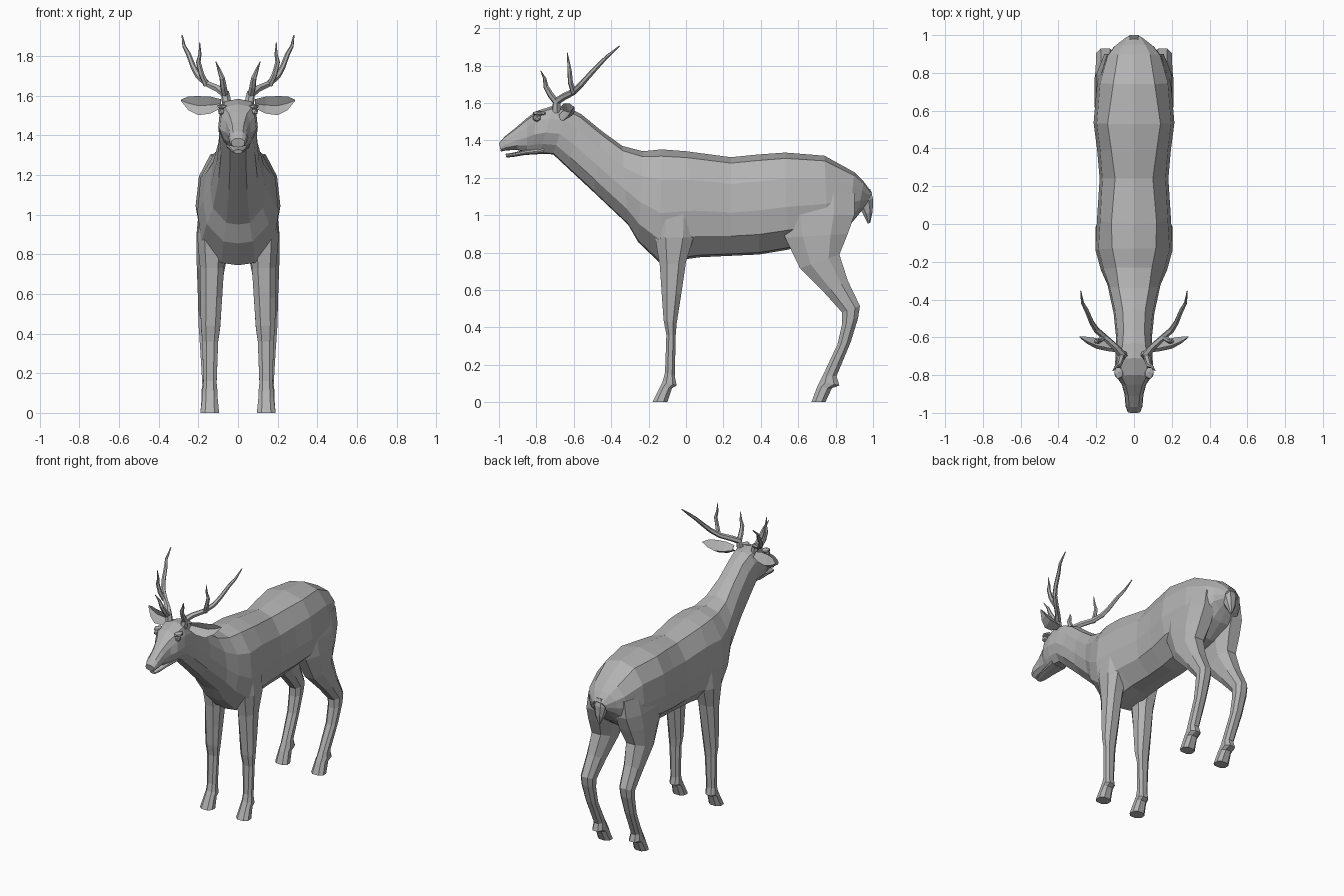
import bpy, bmesh, math
from mathutils import Vector

coat = bpy.data.materials.new("coat grey")
coat.diffuse_color = (0.45, 0.45, 0.45, 1)


def finish(name, bm, mirror=False):
    bmesh.ops.recalc_face_normals(bm, faces=bm.faces[:])
    me = bpy.data.meshes.new(name)
    bm.to_mesh(me)
    bm.free()
    me.materials.append(coat)
    ob = bpy.data.objects.new(name, me)
    bpy.context.collection.objects.link(ob)
    if mirror:
        ob.modifiers.new("Mirror", 'MIRROR').use_clip = False
    return ob


def loft(name, rings, mirror=False):
    """Skin a list of equal-length point rings and cap both ends."""
    bm = bmesh.new()
    vs = [[bm.verts.new(p) for p in r] for r in rings]
    n = len(vs[0])
    for a, b in zip(vs, vs[1:]):
        for i in range(n):
            j = (i + 1) % n
            bm.faces.new((a[i], a[j], b[j], b[i]))
    bm.faces.new(vs[0])
    bm.faces.new(vs[-1])
    return finish(name, bm, mirror)


def body_ring(yt, zt, yb, zb, w, wt, low=0.9):
    """Symmetric section between a spine point and an underside point."""
    half = [(0, 0), (wt, .06), (.92 * w, .27), (w, .56), (low * w, .8), (.42 * w, .98), (0, 1)]
    pts = [(x, yt + (yb - yt) * t, zt + (zb - zt) * t) for x, t in half]
    return pts + [(-x, y, z) for x, y, z in pts[-2:0:-1]]


def leg_ring(yf, zf, yb, zb, xi, xo):
    """Octagonal section from a front point to a back point."""
    out = []
    for u, v in [(-.5, -1), (.5, -1), (1, -.45), (1, .45), (.5, 1), (-.5, 1), (-1, .45), (-1, -.45)]:
        t = (v + 1) / 2
        out.append(((xi + xo) / 2 + u * (xo - xi) / 2, yf + (yb - yf) * t, zf + (zb - zf) * t))
    return out


def tube(name, path, sides=6):
    """Tapered tube along (x, y, z, radius) points, mirrored."""
    pts = [Vector(p[:3]) for p in path]
    rings = []
    for i, p in enumerate(pts):
        d = (pts[min(i + 1, len(pts) - 1)] - pts[max(i - 1, 0)]).normalized()
        a = d.cross(Vector((1, -.3, 0))).normalized()
        b = d.cross(a)
        r = path[i][3]
        rings.append([p + r * (a * math.cos(k * math.tau / sides) + b * math.sin(k * math.tau / sides))
                      for k in range(sides)])
    return loft(name, rings, True)


# torso, neck and head in one skin, rump to nose
loft("body", [body_ring(*s) for s in [
    (.995, 1.12, .96, 1.05, .05, .03),
    (.95, 1.18, .92, 1.0, .11, .06),
    (.90, 1.23, .87, .94, .15, .085),
    (.74, 1.318, .76, .86, .195, .11),
    (.53, 1.335, .54, .815, .214, .14),
    (.39, 1.325, .39, .79, .195, .12),
    (.24, 1.31, .24, .783, .182, .10),
    (.0, 1.342, .07, .775, .195, .12),
    (-.13, 1.352, -.14, .745, .205, .115),
    (-.23, 1.342, -.255, .855, .175, .095),
    (-.34, 1.37, -.31, .95, .14, .08),
    (-.45, 1.45, -.49, 1.12, .108, .06),
    (-.56, 1.54, -.63, 1.25, .095, .055),
    (-.63, 1.575, -.71, 1.325, .098, .06, .8),
    (-.71, 1.585, -.78, 1.33, .10, .07, .75),
    (-.80, 1.557, -.82, 1.332, .092, .07, .7),
    (-.85, 1.52, -.85, 1.335, .064, .045, .8),
    (-.91, 1.468, -.90, 1.348, .05, .03, .9),
    (-.97, 1.42, -.96, 1.347, .045, .025, .95),
    (-1.0, 1.385, -.99, 1.34, .034, .02, .9)]])

# lower jaw, leaving an open mouth line
loft("lower_jaw", [body_ring(*s) for s in [
    (-.76, 1.37, -.76, 1.328, .06, .04),
    (-.86, 1.35, -.86, 1.322, .045, .03),
    (-.92, 1.335, -.92, 1.312, .034, .02),
    (-.965, 1.328, -.96, 1.308, .022, .012)]])

# legs
loft("front_leg", [leg_ring(*s) for s in [
    (-.17, 1.02, .05, 1.02, .08, .195),
    (-.165, .88, .04, .88, .06, .205),
    (-.14, .73, .0, .75, .07, .192),
    (-.13, .58, -.025, .58, .08, .19),
    (-.12, .44, -.05, .42, .09, .187),
    (-.105, .36, -.055, .36, .10, .18),
    (-.112, .16, -.06, .14, .108, .175),
    (-.125, .11, -.05, .09, .103, .18),
    (-.14, .08, -.075, .075, .103, .18),
    (-.18, 0, -.10, 0, .095, .19)]], True)

loft("hind_leg", [leg_ring(*s) for s in [
    (.50, 1.12, .90, 1.12, .04, .175),
    (.50, 1.0, .90, 1.0, .03, .20),
    (.53, .88, .865, .90, .035, .21),
    (.61, .715, .82, .79, .065, .208),
    (.74, .585, .865, .65, .09, .203),
    (.835, .48, .93, .515, .105, .20),
    (.835, .42, .92, .45, .11, .198),
    (.81, .31, .88, .32, .115, .19),
    (.73, .14, .805, .14, .112, .18),
    (.715, .11, .82, .09, .105, .185),
    (.70, .08, .78, .075, .105, .183),
    (.67, 0, .745, 0, .095, .19)]], True)

# tail
loft("tail", [leg_ring(*s) for s in [
    (.90, 1.13, .985, 1.14, -.035, .035),
    (.915, 1.06, 1.0, 1.09, -.045, .045),
    (.95, 1.0, .998, 1.02, -.03, .03),
    (.972, .955, .985, .96, -.006, .006)]])

# cupped ears: the front point sits inside the rim
loft("ear", [[(x, y - .4 * d, z + h), (x, y + .3 * d, z), (x, y - d, z - h), (x, y + d, z - .3 * h)]
             for x, y, z, h, d in [
    (.085, -.66, 1.56, .022, .02),
    (.14, -.645, 1.553, .043, .028),
    (.20, -.632, 1.55, .048, .028),
    (.25, -.615, 1.562, .035, .018),
    (.288, -.598, 1.577, .003, .003)]], True)

# antlers
tube("antler_beam", [
    (.055, -.695, 1.55, .026), (.065, -.69, 1.61, .022), (.10, -.65, 1.635, .019),
    (.155, -.60, 1.66, .017), (.20, -.56, 1.70, .016), (.225, -.52, 1.745, .014),
    (.25, -.46, 1.81, .012), (.272, -.42, 1.85, .009), (.282, -.355, 1.905, .003)])
tube("antler_brow_tine", [
    (.065, -.69, 1.60, .018), (.073, -.725, 1.645, .017),
    (.08, -.75, 1.69, .014), (.095, -.755, 1.73, .009), (.112, -.777, 1.772, .002)])
tube("antler_middle_tine", [
    (.16, -.60, 1.655, .016), (.185, -.618, 1.71, .014),
    (.20, -.622, 1.77, .012), (.192, -.627, 1.81, .008), (.193, -.635, 1.87, .002)])

# eyes with a brow ridge above
for name, loc, scale in [("eye", (.084, -.797, 1.52), (.02, .024, .022)),
                         ("brow", (.08, -.785, 1.545), (.028, .04, .014))]:
    bm = bmesh.new()
    bmesh.ops.create_icosphere(bm, subdivisions=1, radius=1)
    bmesh.ops.scale(bm, vec=scale, verts=bm.verts)
    bmesh.ops.translate(bm, vec=loc, verts=bm.verts)
    finish(name, bm, True)
